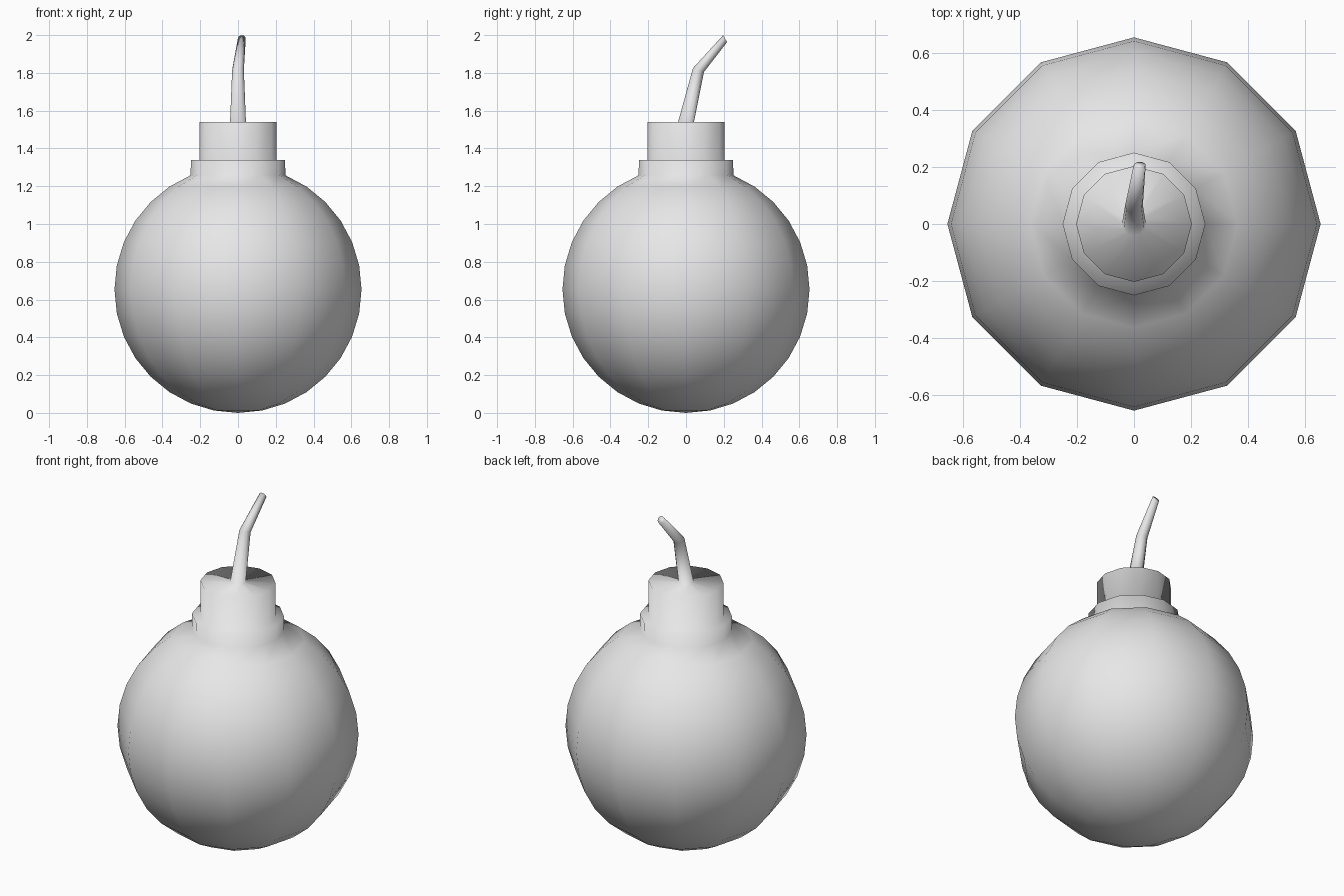
import bpy, bmesh
from math import sin, cos, pi, radians
from mathutils import Matrix, Vector

cube = bpy.data.objects.get("Cube")
if cube:
    bpy.data.objects.remove(cube)

SIDES = 12
RADIUS = 0.654
RINGS = 16

grey = bpy.data.materials.new("plain grey")
grey.use_nodes = True
colour = (0.8, 0.8, 0.8, 1)
grey.diffuse_color = colour
bsdf = next(n for n in grey.node_tree.nodes if n.type == "BSDF_PRINCIPLED")
bsdf.inputs["Base Color"].default_value = colour

bm = bmesh.new()


def add_ring(radius, centre, tilt=0):
    """One loop of vertices, leaning towards +y by tilt degrees."""
    turn = Matrix.Rotation(radians(-tilt), 3, "X")
    loop = []
    for i in range(SIDES):
        a = 2 * pi * i / SIDES
        offset = Vector((radius * cos(a), radius * sin(a), 0))
        loop.append(bm.verts.new(Vector(centre) + turn @ offset))
    return loop


def bridge(lower, upper):
    for i in range(SIDES):
        j = (i + 1) % SIDES
        bm.faces.new((lower[i], lower[j], upper[j], upper[i]))


# Round body: sphere rings from the bottom up to the collar
loops = []
for k in range(1, RINGS - 1):
    a = pi * k / RINGS
    loops.append(add_ring(RADIUS * sin(a), (0, 0, RADIUS * (1 - cos(a)))))

# Stepped collar and neck
for radius, z in ((0.25, 1.34), (0.203, 1.34), (0.203, 1.54)):
    loops.append(add_ring(radius, (0, 0, z)))

# Bent, tapering fuse growing out of the neck's flat top
for radius, centre, tilt in (
    (0.042, (0, 0, 1.54), 0),
    (0.031, (0, 0.066, 1.815), 19),
    (0.021, (0.02, 0.207, 1.981), 60),
):
    loops.append(add_ring(radius, centre, tilt))

for lower, upper in zip(loops, loops[1:]):
    bridge(lower, upper)

# Bottom pole and fuse tip
pole = bm.verts.new((0, 0, 0))
for i in range(SIDES):
    bm.faces.new((pole, loops[0][(i + 1) % SIDES], loops[0][i]))
bm.faces.new(loops[-1])

bmesh.ops.recalc_face_normals(bm, faces=bm.faces[:])
for face in bm.faces:
    face.smooth = True

mesh = bpy.data.meshes.new("round_body_with_fuse")
bm.to_mesh(mesh)
bm.free()
mesh.materials.append(grey)
body = bpy.data.objects.new("round_body_with_fuse", mesh)
bpy.context.collection.objects.link(body)
